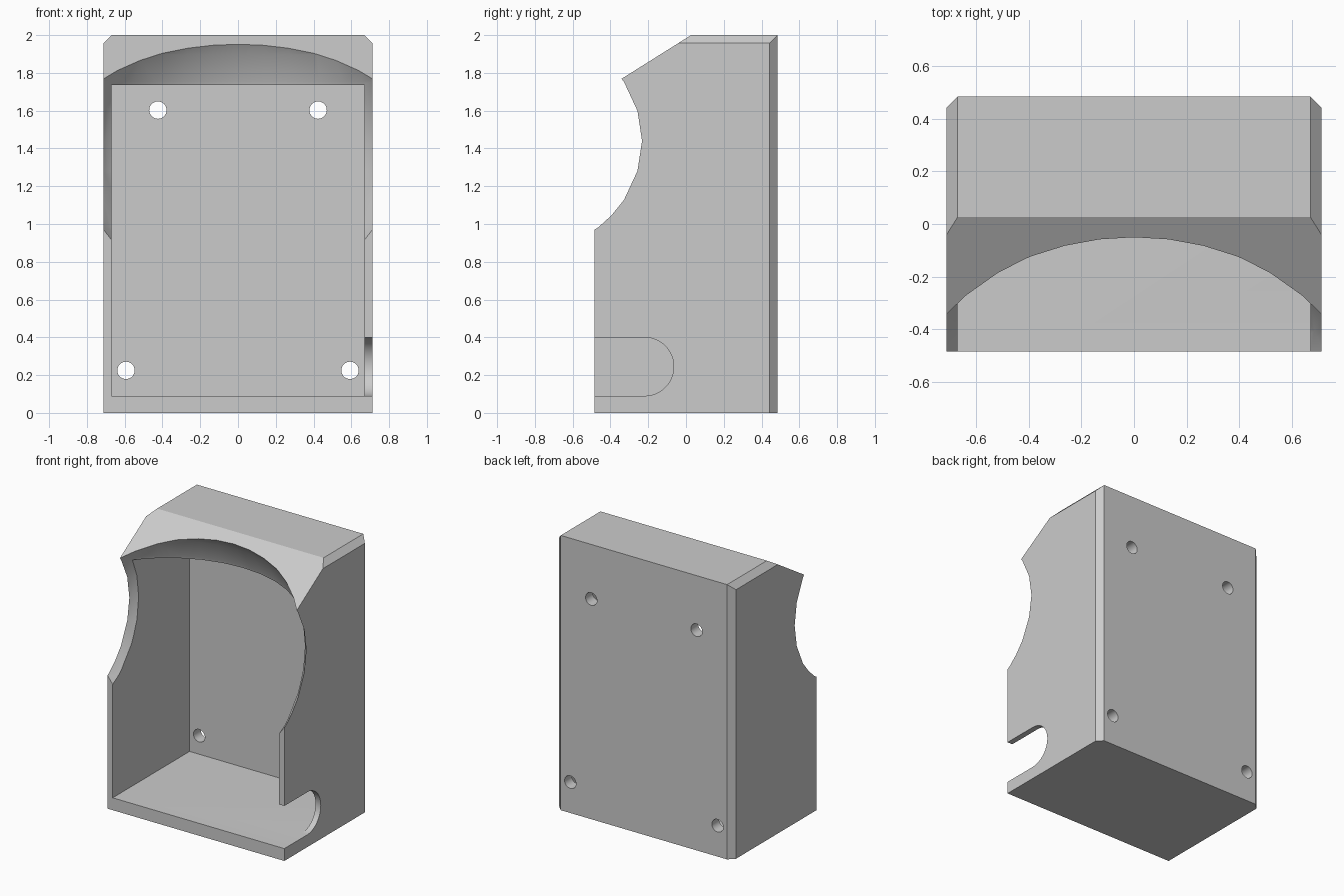
import bpy, bmesh, math
from mathutils import Vector, Matrix

if "Cube" in bpy.data.objects:
    bpy.data.objects.remove(bpy.data.objects["Cube"], do_unlink=True)

HALF_W, HALF_D, HEIGHT = 0.712, 0.484, 2.0
CHAMFER = 0.042
INNER_W, FLOOR, CEILING, BACK = 0.67, 0.09, 1.735, 0.40

grey = bpy.data.materials.new("plain grey")
grey.use_nodes = True
grey.diffuse_color = (0.6, 0.6, 0.6, 1)
grey.node_tree.nodes["Principled BSDF"].inputs["Base Color"].default_value = (0.6, 0.6, 0.6, 1)


def make_object(name, bm):
    bmesh.ops.recalc_face_normals(bm, faces=bm.faces[:])
    mesh = bpy.data.meshes.new(name)
    bm.to_mesh(mesh)
    bm.free()
    mesh.materials.append(grey)
    obj = bpy.data.objects.new(name, mesh)
    bpy.context.collection.objects.link(obj)
    return obj


def box(lo, hi):
    lo, hi = Vector(lo), Vector(hi)
    bm = bmesh.new()
    bmesh.ops.create_cube(bm, size=1, matrix=Matrix.Translation((lo + hi) / 2)
                          @ Matrix.Diagonal((*(hi - lo), 1)))
    return bm


def slice_off(bm, point, normal):
    """Remove everything on the normal side of a plane and cap the cut."""
    cut = bmesh.ops.bisect_plane(bm, geom=bm.verts[:] + bm.edges[:] + bm.faces[:],
                                 plane_co=point, plane_no=normal, clear_outer=True)
    edges = [e for e in cut["geom_cut"] if isinstance(e, bmesh.types.BMEdge)]
    bmesh.ops.contextual_create(bm, geom=edges)


def carve(target, cutter):
    mod = target.modifiers.new("cut", "BOOLEAN")
    mod.operation = "DIFFERENCE"
    mod.solver = "EXACT"
    mod.object = cutter
    bpy.context.view_layer.objects.active = target
    bpy.ops.object.modifier_apply(modifier=mod.name)
    bpy.data.objects.remove(cutter, do_unlink=True)


# Housing block with chamfered back and top side edges and a sloped brow
bm = box((-HALF_W, -HALF_D, 0), (HALF_W, HALF_D, HEIGHT))
for side in (-1, 1):
    slice_off(bm, (side * HALF_W, HALF_D - CHAMFER, 0), (side, 1, 0))
    slice_off(bm, (side * HALF_W, 0, HEIGHT - CHAMFER), (side, 0, 1))
slice_off(bm, (0, 0.027, HEIGHT), (0, -0.233, 0.371))
housing = make_object("housing", bm)

# Open front cavity
carve(housing, make_object("cavity_cutter", box(
    (-INNER_W, -1, FLOOR), (INNER_W, BACK, CEILING))))

# Spherical scoop through the brow and side walls
bm = bmesh.new()
bmesh.ops.create_uvsphere(bm, u_segments=36, v_segments=18, radius=0.915,
                          matrix=Matrix.Translation((0, -0.805, 1.44)))
carve(housing, make_object("scoop_cutter", bm))

# Round-ended cable slot in the left wall
radius, centre_y = 0.155, -0.22
profile = [(-1, FLOOR)]
for i in range(25):
    a = math.pi * (i / 24 - 0.5)
    profile.append((centre_y + radius * math.cos(a), FLOOR + radius + radius * math.sin(a)))
profile.append((-1, FLOOR + 2 * radius))
bm = bmesh.new()
face = bm.faces.new([bm.verts.new((0.6, y, z)) for y, z in profile])
extruded = bmesh.ops.extrude_face_region(bm, geom=[face])["geom"]
bmesh.ops.translate(bm, vec=(0.3, 0, 0),
                    verts=[v for v in extruded if isinstance(v, bmesh.types.BMVert)])
carve(housing, make_object("slot_cutter", bm))

# Four screw holes through the back wall
for x, z in ((0.424, 1.603), (0.593, 0.225)):
    for side in (-1, 1):
        bm = bmesh.new()
        bmesh.ops.create_cone(bm, cap_ends=True, segments=32, radius1=0.046,
                              radius2=0.046, depth=0.4,
                              matrix=Matrix.Translation((side * x, 0.45, z))
                              @ Matrix.Rotation(math.pi / 2, 4, "X"))
        carve(housing, make_object("hole_cutter", bm))

# Smooth the curved cuts, keep the edges crisp
bpy.ops.object.select_all(action="DESELECT")
housing.select_set(True)
bpy.context.view_layer.objects.active = housing
bpy.ops.object.shade_smooth_by_angle(angle=math.radians(20))
